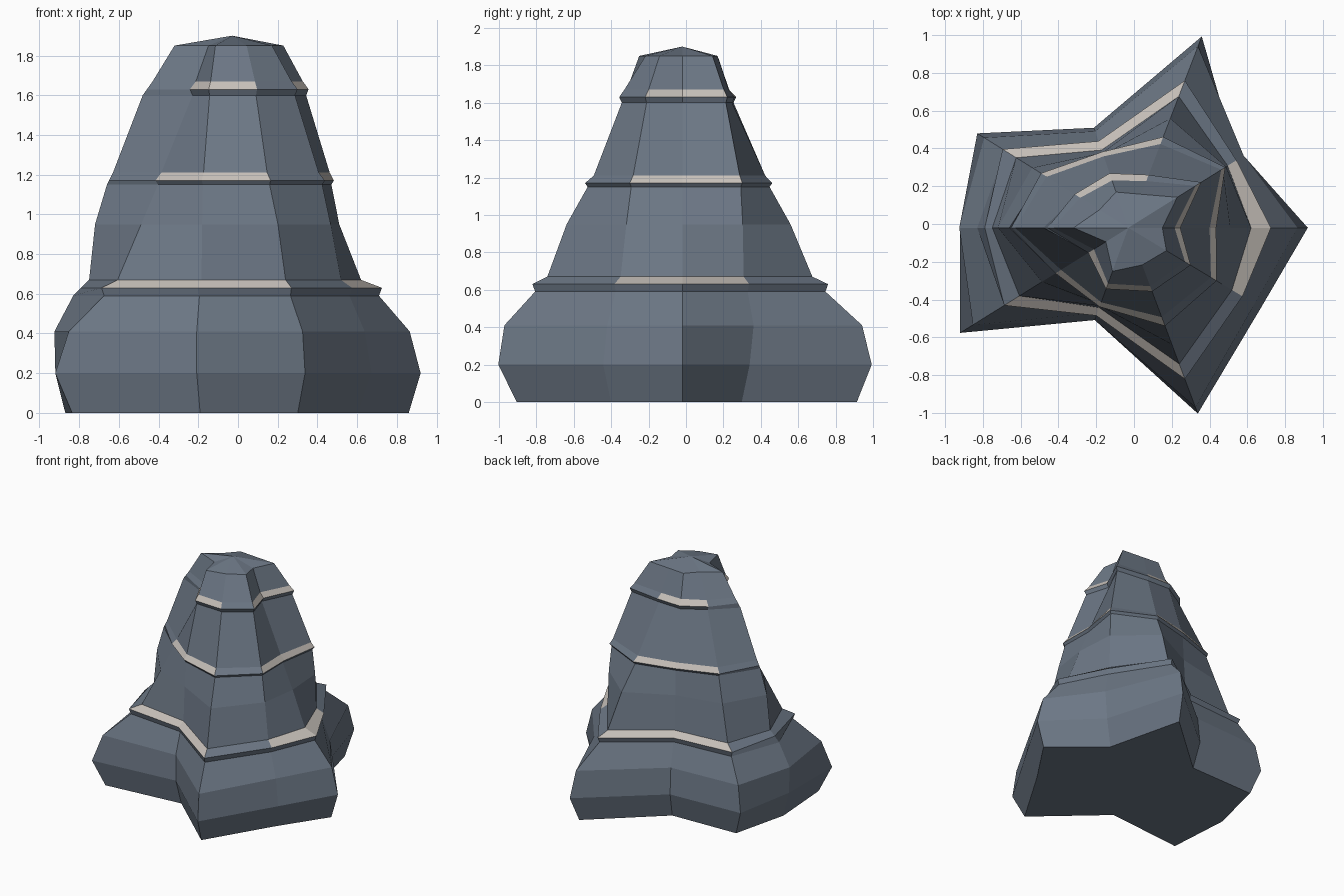
import bpy, bmesh, math

if "Cube" in bpy.data.objects:
    bpy.data.objects.remove(bpy.data.objects["Cube"])

CENTRE = (-0.03, -0.02)
APEX_Z = 1.9
KEYS = (0, .2, .41, .59, .67, .95, 1.15, 1.21, 1.6, 1.67, 1.85)
LIPS = (.63, 1.17, 1.63)          # outer edge height of each ledge
# angle of each vertical ridge or valley, then its radius at each key height
COLUMNS = (
    (0,     (.89, .95, .895, .74, .65, .54, .45, .43, .26, .245, .18)),
    (32,    (.60, .68, .72, .66, .62, .61, .59, .58, .44, .42, .305)),
    (69,    (1.0, 1.085, 1.03, .82, .745, .62, .50, .475, .285, .265, .19)),
    (109,   (.50, .56, .54, .47, .435, .42, .41, .40, .29, .265, .20)),
    (148,   (.86, .943, .90, .77, .70, .60, .53, .51, .32, .30, .18)),
    (180,   (.84, .89, .895, .80, .72, .69, .63, .60, .45, .40, .29)),
    (212,   (.95, 1.05, .97, .76, .68, .54, .44, .42, .235, .215, .14)),
    (250,   (.47, .52, .52, .48, .45, .44, .43, .42, .33, .315, .245)),
    (290.5, (.945, 1.05, 1.015, .84, .77, .66, .54, .505, .345, .33, .21)),
    (329,   (.74, .82, .78, .69, .64, .58, .53, .51, .37, .35, .235)),
)
PLAIN = 5                          # this ridge has no ledge
BANDED = {9, 0, 2, 3, 6, 7}        # segments whose ledge top is pale


def material(name, rgb):
    m = bpy.data.materials.new(name)
    m.diffuse_color = (*rgb, 1)
    m.use_nodes = True
    m.node_tree.nodes["Principled BSDF"].inputs["Base Color"].default_value = m.diffuse_color
    return m


def radius(col, z):
    radii = COLUMNS[col][1]
    for i in range(len(KEYS) - 1):
        if KEYS[i] <= z <= KEYS[i + 1]:
            if z in LIPS and col != PLAIN:
                return radii[i] + .015
            t = (z - KEYS[i]) / (KEYS[i + 1] - KEYS[i])
            return radii[i] + t * (radii[i + 1] - radii[i])


# Rock spire: stacked star-shaped rings
bm = bmesh.new()
levels = sorted(KEYS + LIPS)
rings = []
for z in levels:
    ring = []
    for c, (angle, _) in enumerate(COLUMNS):
        a, r = math.radians(angle), radius(c, z)
        ring.append(bm.verts.new((CENTRE[0] + r * math.cos(a),
                                  CENTRE[1] + r * math.sin(a), z)))
    rings.append(ring)

n = len(COLUMNS)
for k in range(len(rings) - 1):
    lo, hi = rings[k], rings[k + 1]
    for c in range(n):
        d = (c + 1) % n
        f = bm.faces.new((lo[c], lo[d], hi[d], hi[c]))
        # pale snow-like strip on the ledge tops
        if levels[k] in LIPS and c in BANDED:
            f.material_index = 1

# Shallow pointed cap and flat underside
apex = bm.verts.new((*CENTRE, APEX_Z))
for c in range(n):
    bm.faces.new((rings[-1][c], rings[-1][(c + 1) % n], apex))
bm.faces.new(list(reversed(rings[0])))

mesh = bpy.data.meshes.new("rock_spire")
bm.to_mesh(mesh)
bm.free()
mesh.materials.append(material("slate_rock", (.15, .185, .235)))
mesh.materials.append(material("pale_ledge", (.56, .52, .48)))
bpy.context.collection.objects.link(bpy.data.objects.new("rock_spire", mesh))
